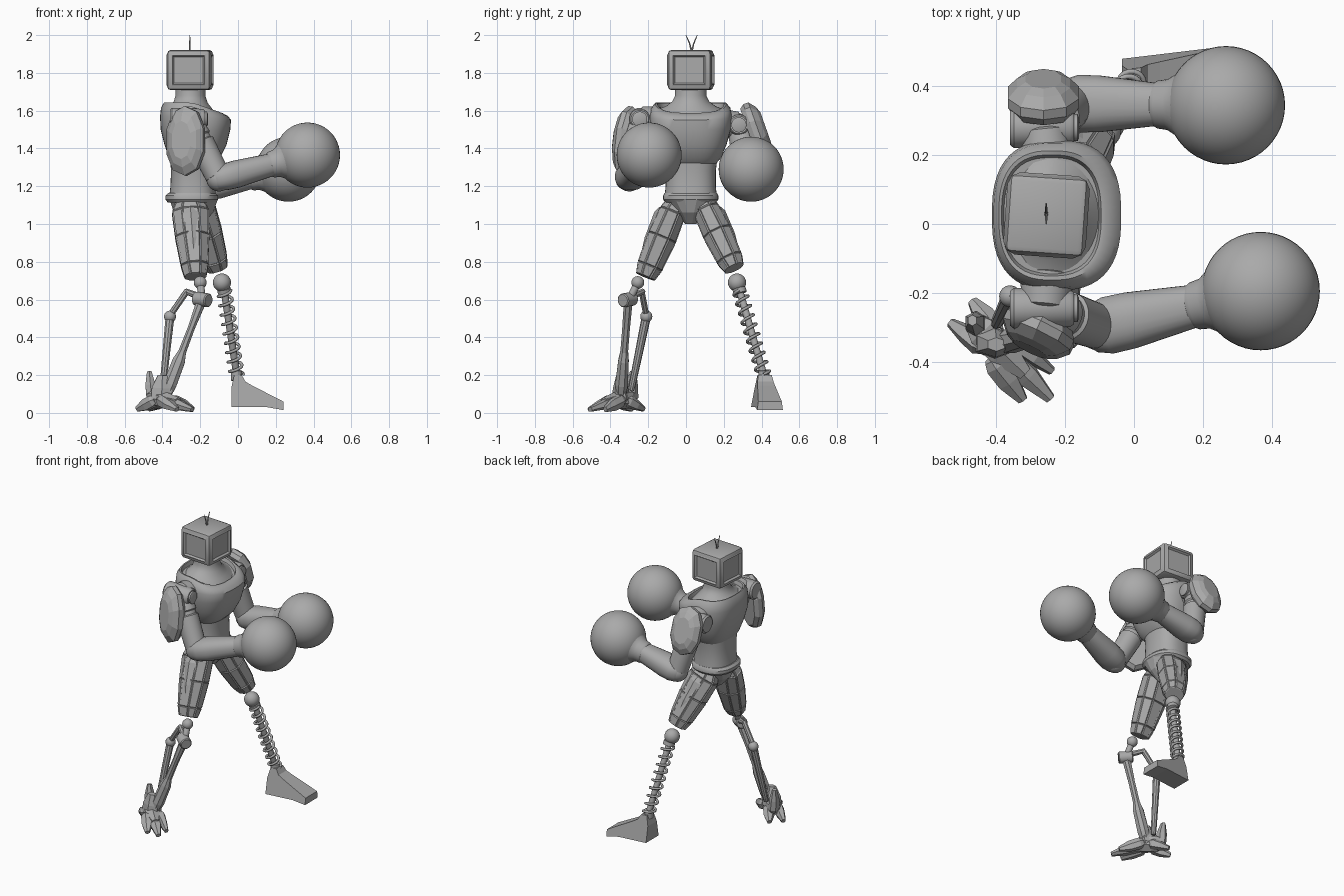
import bpy, bmesh, math
from math import cos, sin, pi, radians
from mathutils import Vector, Matrix

cube = bpy.data.objects.get("Cube")
if cube:
    bpy.data.objects.remove(cube, do_unlink=True)

GREY = (0.4, 0.4, 0.4, 1)
metal = bpy.data.materials.new("grey metal")
metal.use_nodes = True
metal.diffuse_color = GREY
metal.node_tree.nodes["Principled BSDF"].inputs["Base Color"].default_value = GREY


def finish(name, bm, smooth=True):
    bmesh.ops.recalc_face_normals(bm, faces=bm.faces)
    me = bpy.data.meshes.new(name)
    bm.to_mesh(me)
    bm.free()
    me.materials.append(metal)
    ob = bpy.data.objects.new(name, me)
    bpy.context.collection.objects.link(ob)
    if smooth:
        me.polygons.foreach_set("use_smooth", [True] * len(me.polygons))
        me.set_sharp_from_angle(angle=radians(38))
    return ob


def loft(name, rings, sides=32, power=2.0, mat=None, smooth=True, panel=0):
    """rings: (z, centre x, centre y, radius x, radius y, front tilt)"""
    bm = bmesh.new()
    loops = []
    for z, cx, cy, rx, ry, tilt in rings:
        loop = []
        for i in range(sides):
            a = 2 * pi * (i + 0.5) / sides
            c, s = cos(a), sin(a)
            x = math.copysign(abs(c) ** (2 / power), c) * rx
            y = math.copysign(abs(s) ** (2 / power), s) * ry
            p = Vector((cx + x, cy + y, z + tilt * max(0, x)))
            loop.append(bm.verts.new(mat @ p if mat else p))
        loops.append(loop)
    walls = []
    for a, b in zip(loops, loops[1:]):
        for i in range(sides):
            j = (i + 1) % sides
            walls.append(bm.faces.new((a[i], a[j], b[j], b[i])))
    bm.faces.new(loops[0])
    bm.faces.new(loops[-1])
    if panel:
        bmesh.ops.recalc_face_normals(bm, faces=bm.faces)
        bmesh.ops.inset_individual(bm, faces=walls, thickness=panel, depth=panel)
    return finish(name, bm, smooth)


def limb(name, a, b, profile, sides=20, power=2.0, smooth=True, panel=0):
    """Loft along a to b; profile: (fraction, radius 1, radius 2)"""
    a, b = Vector(a), Vector(b)
    d = (b - a).normalized()
    hint = Vector((0, 0, 1)) if abs(d.x) > 0.75 else Vector((1, 0, 0))
    u = (hint - d * hint.dot(d)).normalized()
    v = d.cross(u)
    mat = Matrix.Translation(a) @ Matrix((u, v, d)).transposed().to_4x4()
    size = (b - a).length
    rings = [(t * size, 0, 0, r, s, 0) for t, r, s in profile]
    return loft(name, rings, sides, power, mat, smooth, panel)


def rod(name, a, b, r, r2=None, sides=16, smooth=True):
    r2 = r2 or r
    return limb(name, a, b, [(0, r * .85, r * .85), (.06, r, r), (.94, r2, r2), (1, r2 * .85, r2 * .85)],
                sides, 2, smooth)


def ball(name, centre, r, seg=24):
    bm = bmesh.new()
    bmesh.ops.create_uvsphere(bm, u_segments=seg, v_segments=seg // 2, radius=r,
                              matrix=Matrix.Translation(centre))
    return finish(name, bm)


# Torso: vest with recessed neckline, waist, belt and pelvis
BY = 0.025
loft("chest", [(z, cx, BY, rx, ry, t) for z, cx, rx, ry, t in (
    (1.32, -.235, .11, .135, 0), (1.35, -.23, .135, .16, 0), (1.42, -.225, .165, .19, 0),
    (1.5, -.225, .185, .212, 0), (1.57, -.225, .188, .218, -.1), (1.615, -.23, .178, .21, -.25),
    (1.642, -.238, .155, .188, -.35), (1.64, -.24, .145, .176, -.36),
    (1.615, -.24, .138, .168, -.36))], 48, 2.6)
loft("neck", [(z, cx, BY, rx, ry, t) for z, cx, rx, ry, t in (
    (1.55, -.24, .137, .167, -.3), (1.61, -.24, .137, .167, -.3), (1.625, -.245, .115, .13, -.2),
    (1.65, -.25, .09, .097, -.1), (1.68, -.252, .079, .083, 0), (1.73, -.253, .08, .084, 0))], 40)
loft("waist", [(z, -.24, BY, rx, ry, 0) for z, rx, ry in (
    (1.14, .125, .14), (1.2, .118, .133), (1.28, .115, .133), (1.35, .12, .142))], 40, 2.4)
loft("belt", [(z, -.245, BY, rx, ry, 0) for z, rx, ry in (
    (1.115, .128, .135), (1.13, .14, .147), (1.15, .14, .147), (1.165, .125, .138))], 40, 2.4)
loft("pelvis", [(z, -.235, BY, rx, ry, 0) for z, rx, ry in (
    (1.0, .05, .03), (1.06, .105, .075), (1.13, .13, .135))], 16, 2.3, None, False)

# Boxy head with framed inset screens
bm = bmesh.new()
turn = Matrix.Translation((-.254, BY, 1.815)) @ Matrix.Rotation(radians(-4), 4, 'Z')
bmesh.ops.create_cube(bm, size=1, matrix=turn @ Matrix.Diagonal((.228, .228, .212, 1)))
bmesh.ops.bevel(bm, geom=bm.edges[:], offset=.018, segments=2, affect='EDGES', profile=.5)
bm.normal_update()
sides = [f for f in bm.faces if f.calc_area() > .02 and abs(f.normal.z) < .5]
bmesh.ops.inset_individual(bm, faces=sides, thickness=.016, depth=.006)
bmesh.ops.inset_individual(bm, faces=sides, thickness=.012, depth=-.012)
finish("head", bm)
for n, y in (("right", 0), ("left", .06)):
    mid = (-.255, .03 + (y - .03) * .35, 1.955)
    rod(n + "_antenna_base", (-.255, .03, 1.91), mid, .005, .004, 8)
    rod(n + "_antenna_tip", mid, (-.255, y, 2.0), .004, .002, 8)


# Arms with faceted shoulder pads and round gloves
def arm(side, shoulder, root, elbow, glove, pad, pad_normal, pad_size):
    s, e, g = Vector(shoulder), Vector(elbow), Vector(glove)
    rod(side + "_shoulder_bar", root, s, .08, .07, 24)
    x = Vector((1, 0, 0))
    rod(side + "_shoulder_joint", s - x * .1, s + x * .085, .06, .055, 24)
    limb(side + "_shoulder_cap", s + x * .08, s + x * .1, [(0, .04, .04), (.8, .04, .04), (1, .03, .03)], 20)
    limb(side + "_upper_arm", s, e, [(0, .05, .05), (.15, .066, .066), (.3, .07, .07), (.32, .062, .062),
                                     (.38, .062, .062), (.4, .072, .072), (.95, .066, .066), (1, .05, .05)], 24)
    ball(side + "_elbow", e, .068)
    d = (g - e).normalized()
    wrist = g - d * .2
    limb(side + "_forearm", e - d * .04, wrist, [(0, .045, .05), (.06, .06, .07), (.2, .07, .084),
                                               (.4, .073, .083), (1, .06, .062)], 24, 2.3)
    limb(side + "_glove_cuff", wrist - d * .015, g, [(0, .062, .062), (.06, .07, .07), (.2, .074, .074),
                                                    (.35, .095, .095), (.5, .13, .13), (.7, .14, .14)], 36)
    ball(side + "_glove", g, .172, 48)
    p, n = Vector(pad), Vector(pad_normal).normalized()
    w, h = pad_size
    limb(side + "_shoulder_pad", p - n * .045, p + n * .05,
         [(0, w * .85, h * .88), (.25, w, h), (.55, w, h), (.85, w * .75, h * .78), (1, w * .5, h * .55)],
         10, 2.2, False)


arm("right", (-.26, -.245, 1.555), (-.25, -.14, 1.54), (-.1, -.3, 1.24), (.368, -.195, 1.365),
    (-.28, -.32, 1.44), (-.43, -.9, .1), (.112, .185))
arm("left", (-.26, .28, 1.525), (-.25, .18, 1.53), (-.18, .35, 1.19), (.267, .345, 1.29),
    (-.263, .375, 1.495), (0, .93, .33), (.108, .155))


# Panelled thighs
def thigh(side, hip, knee, out):
    h, k = Vector(hip), Vector(knee)
    limb(side + "_thigh", h, k, [(-.05, .07, .05), (.1, .098, .07), (.45, .09, .078), (.85, .07, .068),
                                 (1, .055, .05)], 8, 2.3, False, .006)
    # Raised guards on the outside and front of the thigh
    for label, off, w, d in (("outer", Vector((0, out * .05, .012)), .05, .04),
                             ("front", Vector((.055, 0, .01)), .035, .04),
                             ("rear", Vector((-.055, 0, .01)), .035, .04)):
        limb(side + "_thigh_guard_" + label, h.lerp(k, .08) + off, h.lerp(k, .8) + off * .8,
             [(0, w * .6, d * .6), (.12, w, d), (.6, w, d), (1, w * .5, d * .6)], 6, 2.4, False)


thigh("right", (-.255, -.055, 1.1), (-.225, -.215, .72), -1)
thigh("left", (-.225, .095, 1.1), (-.11, .255, .765), 1)

# Right shin: knee joint, main strut, jointed rear strut
ball("right_knee_ball", (-.2, -.255, .69), .034)
rod("right_knee_link", (-.2, -.255, .69), (-.19, -.3, .6), .02)
rod("right_knee_hinge", (-.225, -.28, .605), (-.155, -.335, .595), .037, None, 20)
rod("right_knee_arm", (-.19, -.3, .61), (-.28, -.225, .645), .02, .015, 8, False)
rod("right_rear_strut_top", (-.27, -.235, .645), (-.36, -.21, .515), .017, None, 8, False)
ball("right_rear_joint", (-.36, -.21, .51), .032, 16)
rod("right_rear_strut", (-.36, -.21, .51), (-.4, -.29, .12), .024, .018, 10, False)
limb("right_front_strut", (-.19, -.305, .6), (-.38, -.345, .1),
     [(0, .028, .025), (.3, .02, .022), (.55, .022, .022), (.65, .036, .03), (.9, .038, .036), (1, .03, .03)],
     8, 2.2, False)


# Right clawed foot, laid out along its own forward direction
def foot(u, v, z):
    return (-.4 + .7 * (u + v), -.35 + .7 * (v - u), z)


def claw(name, a, b, w, h):
    limb(name, foot(*a), foot(*b), [(0, w * .7, h * .7), (.15, w, h), (.55, w, h * .8), (1, w * .45, h * .4)],
         6, 2.4, False)


claw("right_foot_body", (-.09, 0, .08), (.12, 0, .06), .05, .055)
claw("right_ankle_block", (-.01, 0, .05), (.0, 0, .2), .06, .05)
claw("right_heel_spur", (-.08, 0, .06), (-.1, .0, .22), .03, .04)
for i, v, reach in ((1, -.05, .17), (2, 0, .225), (3, .05, .17)):
    claw("right_toe_%d" % i, (.02, v * .8, .07), (reach, v * 1.2, .018), .035, .032)
for i, v in ((1, -.05), (2, .04)):
    claw("right_heel_claw_%d" % i, (-.02, v * .6, .07), (-.14, v, .02), .034, .036)

# Left shin: ball knee, rod and coil spring
top, low = Vector((-.075, .28, .66)), Vector((-.005, .415, .19))
ball("left_knee_ball", (-.085, .27, .69), .048)
rod("left_spring_rod", top, low, .019)
rod("left_spring_cap", top, top.lerp(low, .06), .036, None, 20)
axis = (low - top).normalized()
e1 = (Vector((1, 0, 0)) - axis * axis.x).normalized()
e2 = axis.cross(e1)
curve = bpy.data.curves.new("left_spring", 'CURVE')
curve.dimensions = '3D'
curve.bevel_depth = .008
curve.bevel_resolution = 2
spline = curve.splines.new('POLY')
TURNS, STEP = 9, 18
spline.points.add(TURNS * STEP)
for i, pt in enumerate(spline.points):
    a = 2 * pi * i / STEP
    p = top.lerp(low, .03 + .95 * i / (TURNS * STEP)) + (e1 * cos(a) + e2 * sin(a)) * .036
    pt.co = (*p, 1)
curve.materials.append(metal)
bpy.context.collection.objects.link(bpy.data.objects.new("left_spring", curve))

# Left boot: side profile, narrower toward the ankle
bm = bmesh.new()
outline = [(0, .03), (0, .135), (.015, .2), (.055, .2), (.075, .165), (.11, .145),
           (.275, .06), (.275, .015), (.19, .03)]
rows = []
for s in (-1, 1):
    rows.append([bm.verts.new((-.035 + u, .412 + .12 * u + s * (.068 - .19 * max(0, z - .03)), z))
                 for u, z in outline])
    bm.faces.new(rows[-1])
for i in range(len(outline)):
    j = (i + 1) % len(outline)
    bm.faces.new((rows[0][i], rows[0][j], rows[1][j], rows[1][i]))
finish("left_boot", bm, False)
rod("left_ankle", (-.008, .412, .17), (-.008, .412, .225), .03)
